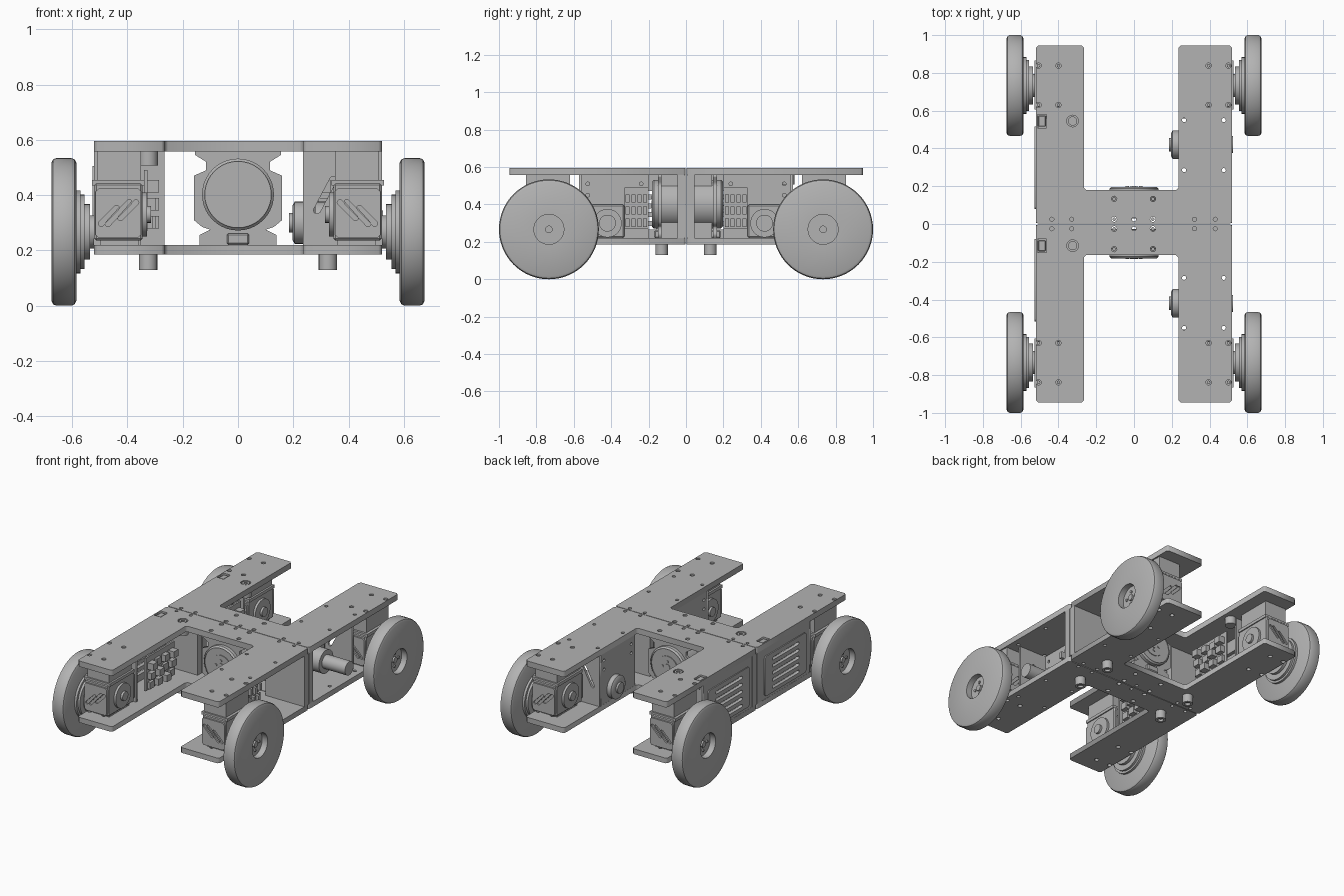
import bpy, bmesh, math
from mathutils import Matrix, Vector

if "Cube" in bpy.data.objects:
    bpy.data.objects.remove(bpy.data.objects["Cube"])

grey = bpy.data.materials.new("machined_grey")
grey.use_nodes = True
GREY = (0.45, 0.45, 0.45, 1)
grey.diffuse_color = GREY
bsdf = grey.node_tree.nodes["Principled BSDF"]
bsdf.inputs["Base Color"].default_value = GREY
bsdf.inputs["Roughness"].default_value = 0.6

# Local z is turned towards the named axis
AXES = {
    "z": Matrix.Identity(4),
    "x": Matrix(((0, 0, 1, 0), (1, 0, 0, 0), (0, 1, 0, 0), (0, 0, 0, 1))),
    "y": Matrix(((1, 0, 0, 0), (0, 0, -1, 0), (0, 1, 0, 0), (0, 0, 0, 1))),
}


def finish(name, bm, smooth=False):
    bmesh.ops.remove_doubles(bm, verts=bm.verts, dist=1e-5)
    bmesh.ops.recalc_face_normals(bm, faces=bm.faces)
    mesh = bpy.data.meshes.new(name)
    bm.to_mesh(mesh)
    bm.free()
    mesh.materials.clear()
    mesh.materials.append(grey)
    obj = bpy.data.objects.new(name, mesh)
    bpy.context.collection.objects.link(obj)
    if smooth:
        bpy.ops.object.select_all(action="DESELECT")
        obj.select_set(True)
        bpy.context.view_layer.objects.active = obj
        bpy.ops.object.shade_smooth_by_angle(angle=math.radians(35))
    return obj


def box(name, x, y, z, bevel=0.0):
    bm = bmesh.new()
    bmesh.ops.create_cube(bm, size=1)
    for v in bm.verts:
        v.co = Vector([(a + b) / 2 + c * abs(b - a) for (a, b), c in zip((x, y, z), v.co)])
    if bevel:
        bmesh.ops.bevel(bm, geom=bm.edges[:], offset=bevel, segments=1, affect="EDGES")
    return finish(name, bm)


def lathe(name, profile, axis, loc, sign=1, steps=40):
    bm = bmesh.new()
    vs = [bm.verts.new((r, 0, h * sign)) for r, h in profile]
    es = [bm.edges.new(pair) for pair in zip(vs, vs[1:])]
    bmesh.ops.spin(bm, geom=vs + es, cent=(0, 0, 0), axis=(0, 0, 1),
                   angle=math.tau, steps=steps)
    bm.transform(Matrix.Translation(loc) @ AXES[axis])
    return finish(name, bm, True)


def rod(name, r, h0, h1, axis, loc, sign=1, steps=32):
    return lathe(name, [(0, h0), (r, h0), (r, h1), (0, h1)], axis, loc, sign, steps)


def plate(name, outline, holes, depth, axis="z", loc=(0, 0, 0)):
    """Flat sheet with cut-outs, centred on its thickness."""
    curve = bpy.data.curves.new(name, "CURVE")
    curve.dimensions, curve.fill_mode, curve.extrude = "2D", "BOTH", depth / 2
    for loop in [outline] + holes:
        spline = curve.splines.new("POLY")
        spline.points.add(len(loop) - 1)
        spline.use_cyclic_u = True
        for p, (a, b) in zip(spline.points, loop):
            p.co = (a, b, 0, 1)
    tmp = bpy.data.objects.new("outline_helper", curve)
    bpy.context.collection.objects.link(tmp)
    mesh = bpy.data.meshes.new_from_object(tmp.evaluated_get(bpy.context.evaluated_depsgraph_get()))
    bm = bmesh.new()
    bm.from_mesh(mesh)
    bpy.data.objects.remove(tmp)
    bpy.data.meshes.remove(mesh)
    bm.transform(Matrix.Translation(loc) @ AXES[axis])
    return finish(name, bm)


def circle(a, b, r, n=16):
    return [(a + r * math.cos(math.tau * i / n), b + r * math.sin(math.tau * i / n)) for i in range(n)]


def rect(a0, b0, a1, b1):
    return [(a0, b0), (a1, b0), (a1, b1), (a0, b1)]


def slot(a, b, length, width, angle=0):
    """Round-ended slot."""
    pts = []
    for i in range(12):
        t = math.pi * (i % 6) / 5 + (-math.pi / 2 if i < 6 else math.pi / 2)
        u = math.cos(t) * width / 2 + (length - width) / 2 * (1 if i < 6 else -1)
        w = math.sin(t) * width / 2
        pts.append((a + u * math.cos(angle) - w * math.sin(angle),
                    b + u * math.sin(angle) + w * math.cos(angle)))
    return pts


def chamfer(pts, c=0.012):
    out = []
    for i, p in enumerate(pts):
        p = Vector(p)
        for q in (pts[i - 1], pts[(i + 1) % len(pts)]):
            out.append(tuple(p + (Vector(q) - p).normalized() * c))
    return out


LOW, FLOOR, CEIL, TOP = 0.185, 0.22, 0.557, 0.595
WHEEL_Y, WHEEL_Z, WHEEL_R = 0.733, 0.267, 0.267
ARMS = {"right": (-0.52, -0.265), "left": (0.235, 0.52)}
TYRE = [(0, 0), (0.25, 0), (0.262, 0.006), (WHEEL_R, 0.018), (WHEEL_R, 0.072),
        (0.262, 0.084), (0.25, 0.09), (0.08, 0.09), (0.08, 0.05), (0, 0.05)]
HUB = [(0, 0), (0.06, 0), (0.06, 0.015), (0.1, 0.015), (0.1, 0.035), (0.135, 0.035),
       (0.135, 0.05), (0.15, 0.05), (0.15, 0.07), (0, 0.07)]

for end, s in (("front", -1), ("back", 1)):
    # H-shaped decks, one half per end
    bridge = 0.165 if s < 0 else 0.18
    deck = chamfer([(-0.52, s * 0.002), (0.52, s * 0.002), (0.52, s * 0.945), (0.235, s * 0.945),
                    (0.235, s * bridge), (-0.265, s * bridge), (-0.265, s * 0.945), (-0.52, s * 0.945)])
    big = [(x, s * y) for x in (-0.505, -0.4, 0.395, 0.5) for y in (0.63, 0.838)]
    big += [(x, s * y) for x in (-0.105, 0.1) for y in (0.025, 0.133)]
    small = [(x, s * y) for x in (0.265, 0.475) for y in (0.285, 0.55)]
    small += [(x, s * 0.025) for x in (-0.435, -0.33, 0, 0.32, 0.43)]
    panel_y = -0.115 if s < 0 else 0.545
    holes = [circle(x, y, 0.014) for x, y in big] + [circle(x, y, 0.011, 12) for x, y in small]
    plate(end + "_bottom_deck", deck, holes, FLOOR - LOW, loc=(0, 0, (LOW + FLOOR) / 2))
    controls = [rect(-0.512, panel_y - 0.036, -0.462, panel_y + 0.036), circle(-0.325, panel_y, 0.031)]
    plate(end + "_top_deck", deck, holes + controls, TOP - CEIL, loc=(0, 0, (CEIL + TOP) / 2))
    for x, y in big:
        lathe(end + "_deck_screw", [(0, 0), (0.009, 0), (0.009, 0.032), (0, 0.032)],
              "z", (x, y, CEIL), steps=12)

    # Power switch and push button
    box(end + "_switch", (-0.508, -0.466), (panel_y - 0.03, panel_y + 0.03), (0.53, 0.59), 0.005)
    lathe(end + "_button", [(0, -0.05), (0.035, -0.05), (0.035, 0), (0.024, 0), (0.024, 0.036),
                            (0.012, 0.036), (0.012, 0.03), (0, 0.03)], "z", (-0.325, panel_y, CEIL))

    # Feet
    for x in (-0.325, 0.325):
        lathe(end + "_foot", [(0, 0), (0.033, 0), (0.033, -0.055), (0.018, -0.055), (0.018, -0.04),
                              (0, -0.04)], "z", (x, s * 0.13, LOW))

    # Compartment walls
    y0, y1 = sorted((s * 0.03, s * 0.565))
    mid = (y0 + y1) / 2
    louvers = [slot(mid, 0.275 + i * 0.047, 0.28, 0.02) for i in range(5)]
    plate(end + "_vented_wall", rect(y0, FLOOR, y1, CEIL), louvers, 0.016, "x", (-0.511, 0, 0))
    plate(end + "_vent_door", chamfer(rect(y0 + 0.05, 0.24, y1 - 0.05, 0.505)), louvers, 0.012,
          "x", (-0.52, 0, 0))
    y2, y3 = sorted((s * 0.2, s * 0.565))
    screws = [circle(y, z, 0.01, 10) for y in (y2 + 0.04, y3 - 0.04) for z in (0.45, 0.51)]
    plate(end + "_inner_wall", rect(y2, FLOOR, y3, CEIL), screws, 0.015, "x", (0.243, 0, 0))
    plate(end + "_slotted_wall", rect(0.235, FLOOR, 0.45, CEIL),
          [slot(0.315, 0.4, 0.15, 0.025, math.radians(62))], 0.015, "y", (0, s * 0.565, 0))
    plate(end + "_divider", rect(-0.52, FLOOR, -0.35, CEIL),
          [slot(-0.43, 0.4, 0.15, 0.025, math.radians(62))], 0.015, "y", (0, s * 0.565, 0))
    for arm, span in ARMS.items():
        box(f"{end}_{arm}_seam_wall", span, (s * 0.004, s * 0.045), (FLOOR, CEIL))

        # Circuit board with chips and plugs, facing the open side
        bx = span[0] + (0.18 if arm == "right" else 0.045)
        ya, yb = s * 0.2, s * (0.5 if arm == "right" else 0.33)
        box(f"{end}_{arm}_circuit_board", (bx, bx + 0.012), (ya, yb), (0.27, 0.49))
        for i in range(4):
            for j in range(3):
                t = ya + (yb - ya) * (0.14 + 0.24 * i)
                z = 0.3 + 0.065 * j
                deep = 0.02 + 0.012 * ((i * 2 + j) % 3)
                box(f"{end}_{arm}_board_part", (bx + 0.01, bx + 0.01 + deep),
                    (t - abs(yb - ya) * 0.08, t + abs(yb - ya) * 0.08), (z - 0.02, z + 0.024))

    # Sideways motor in the left arm
    lathe(end + "_side_motor", [(0, 0), (0.035, 0), (0.035, 0.012), (0.062, 0.012), (0.076, 0.02),
                                (0.076, 0.17), (0.045, 0.17), (0.045, 0.34), (0, 0.34)],
          "x", (0.185, s * 0.42, 0.3))
    box(end + "_side_motor_mount", (0.25, 0.28), (s * 0.33, s * 0.52), (FLOOR, 0.4), 0.008)

    # Bridge drum on its bracket
    half = [(0.14, FLOOR), (0.14, 0.255), (0.1, 0.275), (0.13, 0.285), (0.16, 0.31),
            (0.16, 0.47), (0.115, 0.49), (0.115, 0.52), (0.155, 0.545), (0.155, CEIL)]
    shape = half + [(-x, z) for x, z in reversed(half)]
    plate(end + "_drum_bracket", shape, [], 0.02, "y", (0, s * (bridge - 0.025), 0))
    box(end + "_drum_housing", (-0.085, 0.085), (s * 0.03, s * 0.14), (FLOOR, CEIL))
    lathe(end + "_drum", [(0, 0), (0.13, 0), (0.13, 0.145), (0.12, 0.155), (0.12, 0.148), (0.072, 0.148),
                          (0.072, 0.153), (0.02, 0.153), (0.02, 0.157), (0, 0.157)],
          "y", (0, s * (bridge - 0.138), 0.402), -s)
    box(end + "_drum_plug", (-0.04, 0.04), (s * 0.1, s * (bridge + 0.005)), (FLOOR, 0.262), 0.006)
    for a, b in circle(0, 0.402, 0.036, 4):
        rod(end + "_drum_bolt", 0.009, 0, 0.006, "y", (a, s * (bridge + 0.014), b), -s, 12)

    for side, m in (("right", -1), ("left", 1)):
        tag = f"{end}_{side}"
        wy = s * WHEEL_Y
        # Wheel, hub and hub bolts
        lathe(tag + "_wheel", TYRE, "x", (m * 0.585, wy, WHEEL_Z), m, 64)
        lathe(tag + "_hub", HUB, "x", (m * 0.52, wy, WHEEL_Z), m)
        rod(tag + "_axle_cap", 0.02, 0, 0.014, "x", (m * 0.633, wy, WHEEL_Z), m, 20)
        for a, b in circle(wy, WHEEL_Z, 0.042, 4):
            rod(tag + "_hub_bolt", 0.009, 0, 0.01, "x", (m * 0.633, a, b), m, 12)

        # Wheel servo, hanging bracket and angled vents
        yf, yr = s * 0.87, s * 0.6
        box(tag + "_servo", (m * 0.345, m * 0.52), (yf, yr), (0.235, 0.445), 0.008)
        box(tag + "_servo_hanger", (m * 0.35, m * 0.51), (s * 0.855, s * 0.62), (0.44, CEIL))
        box(tag + "_servo_flange", (m * 0.338, m * 0.528), (s * 0.865, s * 0.605), (0.435, 0.455))
        box(tag + "_servo_base", (m * 0.36, m * 0.5), (s * 0.84, s * 0.63), (FLOOR, 0.24))
        vents = [slot(m * 0.432 + i * 0.035, 0.335 - m * i * 0.035 * 0.3, 0.13 - abs(i) * 0.03, 0.02,
                      -m * math.radians(45)) for i in (-1, 0, 1)]
        for face in (yf, yr):
            plate(tag + "_servo_vent", chamfer(rect(min(m * 0.35, m * 0.515), 0.245,
                                                    max(m * 0.35, m * 0.515), 0.425)),
                  vents, 0.02, "y", (0, face, 0))
        lathe(tag + "_servo_horn", [(0, 0), (0.08, 0), (0.08, 0.015), (0.03, 0.015), (0.03, 0.03), (0, 0.03)],
              "x", (m * 0.345, wy, 0.33), -m)
